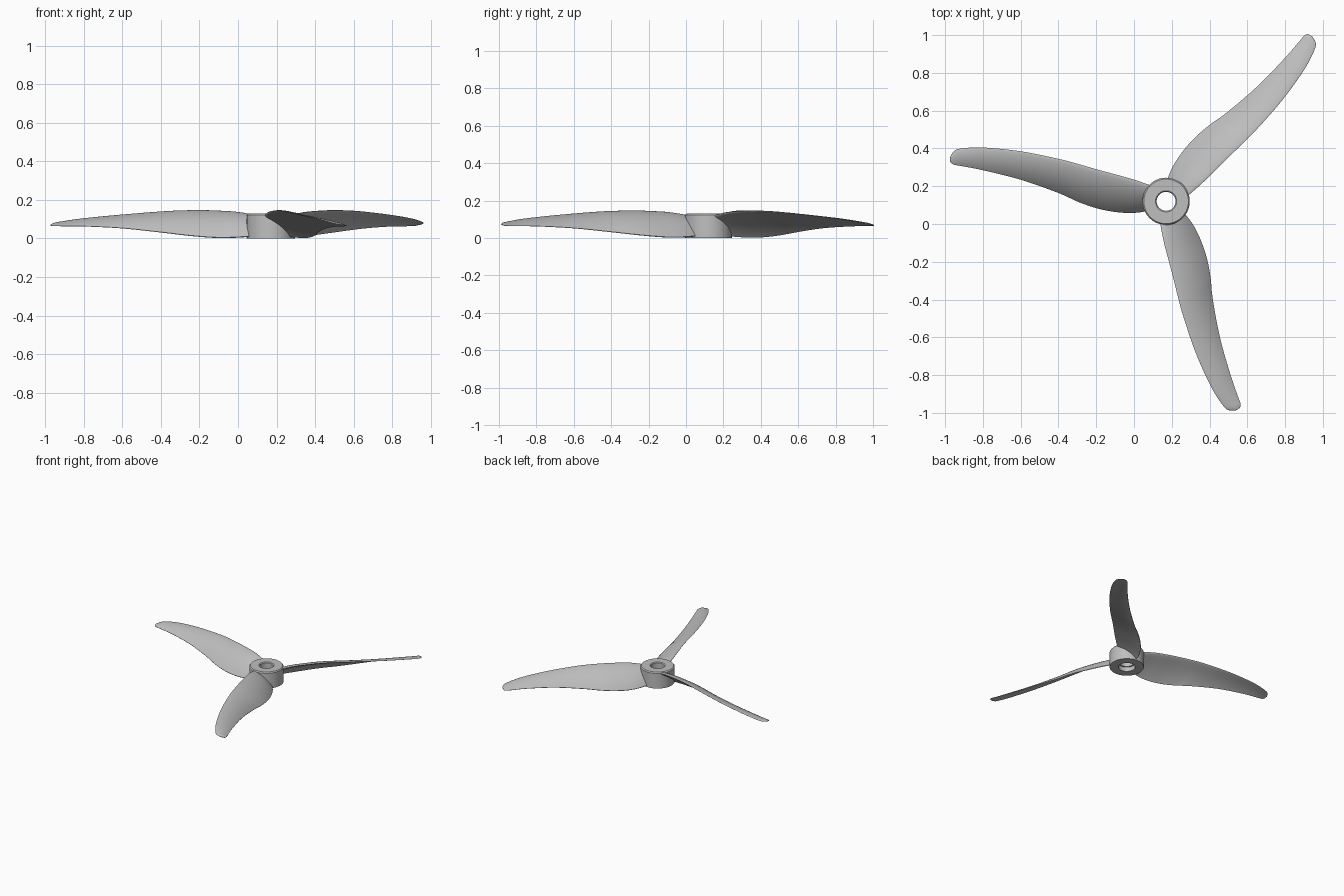
import bpy, bmesh, math
from mathutils import Matrix, Vector

if "Cube" in bpy.data.objects:
    bpy.data.objects.remove(bpy.data.objects["Cube"])

HUB = Vector((0.17, 0.12, 0))

grey = bpy.data.materials.new("light grey plastic")
grey.use_nodes = True
colour = (0.52, 0.52, 0.52, 1)
grey.diffuse_color = colour
grey.node_tree.nodes["Principled BSDF"].inputs["Base Color"].default_value = colour


def finish(bm, name, angle):
    bmesh.ops.recalc_face_normals(bm, faces=bm.faces)
    mesh = bpy.data.meshes.new(name)
    bm.to_mesh(mesh)
    bm.free()
    mesh.materials.append(grey)
    obj = bpy.data.objects.new(name, mesh)
    bpy.context.collection.objects.link(obj)
    bpy.ops.object.select_all(action='DESELECT')
    obj.select_set(True)
    bpy.context.view_layer.objects.active = obj
    bpy.ops.object.shade_smooth_by_angle(angle=math.radians(angle))
    return obj


def skin(bm, rings, closed):
    # Join neighbouring rings of vertices with quads
    count = len(rings)
    for i in range(count if closed else count - 1):
        a, b = rings[i], rings[(i + 1) % count]
        for j in range(len(a)):
            k = (j + 1) % len(a)
            bm.faces.new((a[j], a[k], b[k], b[j]))


# Hub: lathed ring with a stepped bore
def make_hub():
    profile = [(0.125, 0), (0.125, 0.122), (0.118, 0.13), (0.056, 0.13),
               (0.05, 0.124), (0.05, 0.035), (0.062, 0.035), (0.062, 0)]
    bm = bmesh.new()
    steps = 64
    rings = []
    for r, z in profile:
        turn = [2 * math.pi * i / steps for i in range(steps)]
        rings.append([bm.verts.new(HUB + Vector((r * math.cos(a), r * math.sin(a), z)))
                      for a in turn])
    skin(bm, rings, True)
    finish(bm, "hub", 30)


# Blade stations: x, leading y and z, trailing y and z, thickness
STATIONS = [
    (0.10, 0.20, 0.118, 0.075, 0.014, 0.026),
    (0.00, 0.235, 0.136, 0.06, 0.006, 0.024),
    (-0.10, 0.263, 0.143, 0.065, 0.004, 0.022),
    (-0.20, 0.29, 0.146, 0.085, 0.010, 0.020),
    (-0.30, 0.319, 0.144, 0.12, 0.020, 0.018),
    (-0.40, 0.345, 0.139, 0.165, 0.032, 0.016),
    (-0.60, 0.385, 0.123, 0.235, 0.053, 0.012),
    (-0.80, 0.405, 0.103, 0.285, 0.063, 0.009),
    (-0.92, 0.399, 0.085, 0.308, 0.064, 0.007),
    (-0.955, 0.384, 0.077, 0.314, 0.065, 0.006),
    (-0.973, 0.354, 0.071, 0.328, 0.066, 0.004),
]


def spline(points, per_span):
    out = []
    last = len(points) - 1
    for i in range(last):
        p0, p1, p2, p3 = (points[min(max(i + d, 0), last)] for d in (-1, 0, 1, 2))
        for s in range(per_span):
            t = s / per_span
            out.append([0.5 * (2 * b + (c - a) * t + (2 * a - 5 * b + 4 * c - d) * t ** 2
                               + (3 * b - a - 3 * c + d) * t ** 3)
                        for a, b, c, d in zip(p0, p1, p2, p3)])
    return out + [list(points[-1])]


def section(x, y1, z1, y2, z2, thick, n=14):
    # Cambered aerofoil running from the leading to the trailing edge
    lead, trail = Vector((x, y1, z1)), Vector((x, y2, z2))
    chord = trail - lead
    normal = Vector((0, chord.z, -chord.y)).normalized()
    upper, lower = [], []
    for i in range(n + 1):
        u = (1 - math.cos(math.pi * i / n)) / 2
        mid = lead + chord * u + normal * (0.28 * chord.length * u * (1 - u))
        half = thick * (1.2 * math.sqrt(u) * (1 - u) + 0.1 * u)
        upper.append(mid + normal * half)
        lower.append(mid - normal * half)
    return upper + lower[:0:-1]


def make_blade(name, degrees):
    bm = bmesh.new()
    rings = [[bm.verts.new(p) for p in section(*s)] for s in spline(STATIONS, 4)]
    skin(bm, rings, False)
    bm.faces.new(rings[0])
    bm.faces.new(rings[-1])
    bmesh.ops.rotate(bm, verts=bm.verts, cent=HUB,
                     matrix=Matrix.Rotation(math.radians(degrees), 3, 'Z'))
    finish(bm, name, 50)


make_hub()
for name, degrees in (("right_blade", 0), ("front_blade", 120), ("back_left_blade", 240)):
    make_blade(name, degrees)
